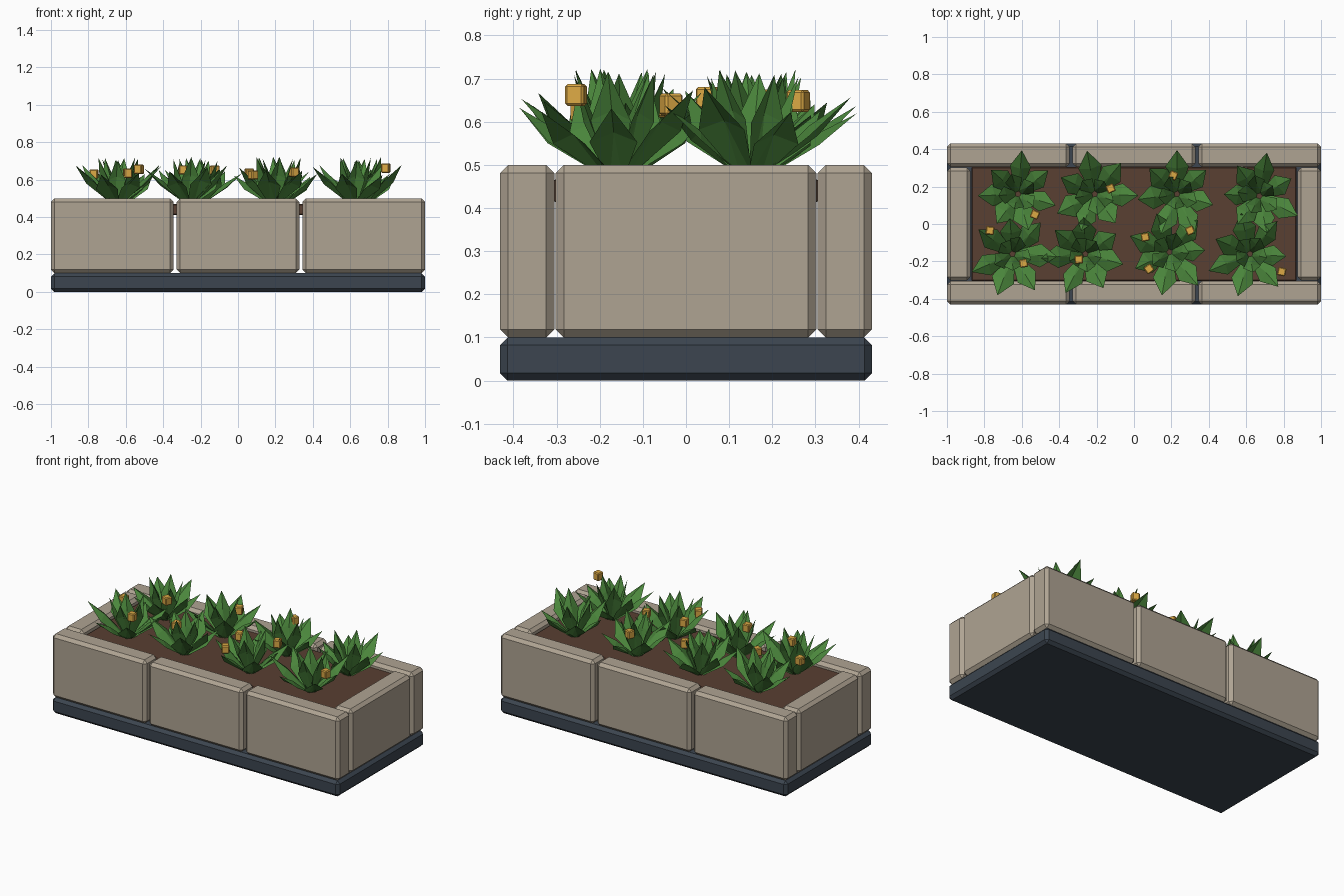
import bpy, bmesh, math, random
from mathutils import Vector, Matrix

if "Cube" in bpy.data.objects:
    bpy.data.objects.remove(bpy.data.objects["Cube"])

random.seed(7)

def material(name, rgb):
    m = bpy.data.materials.new(name)
    m.diffuse_color = (*rgb, 1)
    m.use_nodes = True
    m.node_tree.nodes["Principled BSDF"].inputs["Base Color"].default_value = m.diffuse_color
    return m

STONE = material("stone", (0.43, 0.37, 0.29))
SLATE = material("slate", (0.045, 0.06, 0.08))
SOIL = material("soil", (0.10, 0.05, 0.032))
LEAF = material("leaf", (0.07, 0.24, 0.045))
GOLD = material("gold", (0.72, 0.40, 0.06))

def finish(bm, name, mat):
    me = bpy.data.meshes.new(name)
    bm.to_mesh(me)
    bm.free()
    me.materials.append(mat)
    ob = bpy.data.objects.new(name, me)
    bpy.context.collection.objects.link(ob)
    return ob

def box(name, centre, size, bevel, mat, yaw=0):
    # Chamfered box
    bm = bmesh.new()
    bmesh.ops.create_cube(bm, size=1)
    bmesh.ops.scale(bm, vec=size, verts=bm.verts)
    bmesh.ops.bevel(bm, geom=bm.edges[:], offset=bevel, segments=1,
                    affect='EDGES', profile=0.5)
    bmesh.ops.transform(bm, matrix=Matrix.Translation(centre) @ Matrix.Rotation(yaw, 4, 'Z'),
                        verts=bm.verts)
    return finish(bm, name, mat)

# Base slab and soil bed
box("base_slab", (0, 0, 0.05), (2, 0.863, 0.1), 0.018, SLATE)
box("soil_bed", (0, 0, 0.44), (1.74, 0.61, 0.06), 0.006, SOIL)

# Stone wall blocks: three along each long side, one at each end
for side, y in (("front", -0.368), ("back", 0.368)):
    for i in (-1, 0, 1):
        box(f"{side}_block_{i + 2}", (i * 0.672, y, 0.3), (0.656, 0.126, 0.4), 0.019, STONE)
for side, x in (("left", -0.937), ("right", 0.937)):
    box(f"{side}_end_block", (x, 0, 0.3), (0.126, 0.604, 0.4), 0.019, STONE)

def add_leaf(bm, base, angle, reach, height, width):
    # Folded kite: narrow root, wide shoulder, pointed tip
    out = Vector((math.cos(angle), math.sin(angle), 0))
    side = Vector((-out.y, out.x, 0))
    root = base + out * 0.012
    tip = base + out * reach + Vector((0, 0, height))
    mid = root.lerp(tip, 0.58) + Vector((0, 0, 0.014)) - out * 0.005
    lift = Vector((0, 0, -0.022)) + out * 0.012
    pts = [root - side * width * 0.14, root + side * width * 0.14,
           mid + side * width * 0.5 + lift, tip,
           mid - side * width * 0.5 + lift, mid]
    v = [bm.verts.new(p) for p in pts]
    for f in ((0, 1, 5), (1, 2, 5), (2, 3, 5), (3, 4, 5), (4, 0, 5)):
        bm.faces.new([v[k] for k in f])

# Eight leafy plants: an outer spreading ring and an inner upright ring
plants = [(-0.62, 0.16, 85), (-0.21, 0.16, 100), (0.23, 0.16, 90), (0.67, 0.15, 80),
          (-0.65, -0.16, -110), (-0.26, -0.16, -117), (0.19, -0.15, -100), (0.62, -0.16, -106)]
for n, (x, y, start) in enumerate(plants):
    bm = bmesh.new()
    base = Vector((x, y, 0.465))
    for i in range(7):
        a = math.radians(start + i * 360 / 7 + (random.uniform(-6, 6) if i else 0))
        reach = 0.235 if i == 0 else random.uniform(0.19, 0.24)
        add_leaf(bm, base, a, reach, random.uniform(0.15, 0.215), random.uniform(0.11, 0.13))
    for i in range(5):
        a = math.radians(start + 26 + i * 72 + random.uniform(-8, 8))
        add_leaf(bm, base, a, random.uniform(0.08, 0.12), random.uniform(0.235, 0.258), 0.095)
    finish(bm, f"plant_{n + 1}", LEAF)

# Small golden blossoms
blossoms = [(-0.53, 0.05, 0.655), (-0.77, -0.035, 0.63), (-0.59, -0.21, 0.635),
            (-0.125, 0.19, 0.65), (-0.295, -0.19, 0.652), (0.21, 0.26, 0.648),
            (0.30, -0.035, 0.64), (0.06, -0.07, 0.635), (0.08, -0.24, 0.625),
            (0.79, -0.255, 0.662)]
for n, c in enumerate(blossoms):
    box(f"blossom_{n + 1}", c, (0.044, 0.044, 0.05), 0.005, GOLD, random.uniform(0, 1.5))
